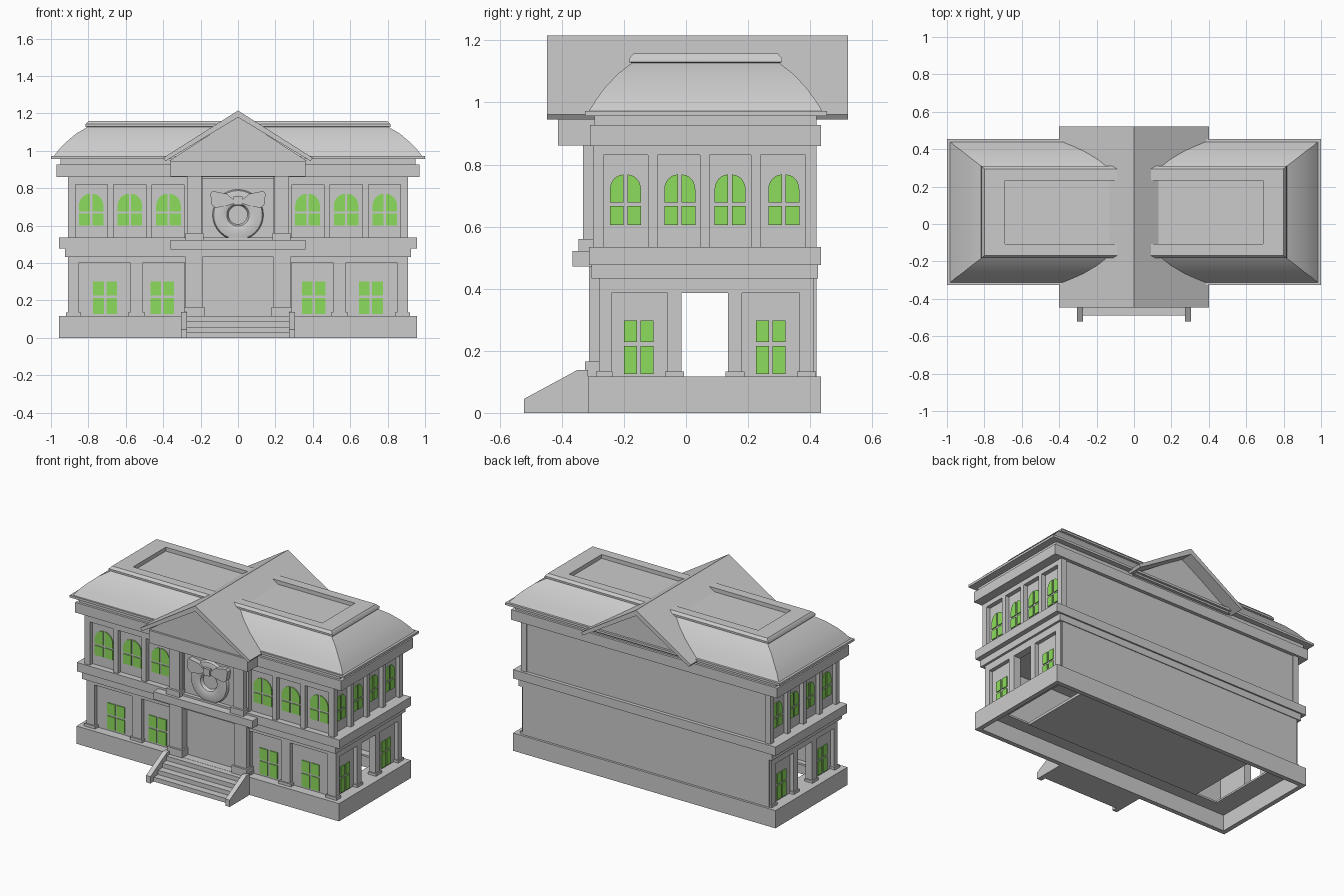
import bpy, bmesh, math
from mathutils import Vector

if "Cube" in bpy.data.objects:
    bpy.data.objects.remove(bpy.data.objects["Cube"], do_unlink=True)


def material(name, rgb):
    m = bpy.data.materials.new(name)
    m.use_nodes = True
    m.diffuse_color = (*rgb, 1)
    m.node_tree.nodes["Principled BSDF"].inputs["Base Color"].default_value = (*rgb, 1)
    return m


STONE = material("grey stone", (0.6, 0.6, 0.6))
GLASS = material("green glass", (0.27, 0.72, 0.11))
MID = 0.063   # y of the building's centre line


def finish(name, bm, mat=STONE, smooth=False):
    bmesh.ops.recalc_face_normals(bm, faces=bm.faces)
    me = bpy.data.meshes.new(name)
    bm.to_mesh(me)
    bm.free()
    me.materials.append(mat)
    ob = bpy.data.objects.new(name, me)
    bpy.context.collection.objects.link(ob)
    if smooth:
        bpy.ops.object.select_all(action='DESELECT')
        ob.select_set(True)
        bpy.context.view_layer.objects.active = ob
        bpy.ops.object.shade_smooth_by_angle(angle=math.radians(35))
    return ob


def add_box(bm, x0, x1, y0, y1, z0, z1):
    vs = bmesh.ops.create_cube(bm, size=1)["verts"]
    for v in vs:
        v.co = Vector(((x0 + x1) / 2 + v.co.x * (x1 - x0), (y0 + y1) / 2 + v.co.y * (y1 - y0),
                       (z0 + z1) / 2 + v.co.z * (z1 - z0)))


def boxes(name, *dims):
    bm = bmesh.new()
    for d in dims:
        add_box(bm, *d)
    return finish(name, bm)


def add_prism(bm, pts, place, a, b):
    """Extrude a 2D outline from depth a to depth b; place maps (u, v, depth) to xyz."""
    face = bm.faces.new([bm.verts.new(place(u, v, a)) for u, v in pts])
    ext = bmesh.ops.extrude_face_region(bm, geom=[face])["geom"]
    shift = Vector(place(0, 0, b)) - Vector(place(0, 0, a))
    bmesh.ops.translate(bm, verts=[g for g in ext if isinstance(g, bmesh.types.BMVert)], vec=shift)


def on_front(u, v, d):
    return (u, d, v)


def on_side(u, v, d):
    return (d, u, v)


def window(name, c, z0, zs, z1, w, place, depth, out, arched):
    """Four panes around a cross bar, the upper two rounded on an arched window."""
    bm = bmesh.new()
    bar = 0.006
    for s in (-1, 1):
        add_prism(bm, [(c + s * bar, z0), (c + s * w, z0), (c + s * w, zs - bar), (c + s * bar, zs - bar)],
                  place, depth, depth + out)
        top = [(c + s * bar, zs + bar), (c + s * w, zs + bar)]
        if arched:
            r = w - bar
            top += [(c + s * (bar + r * math.cos(t)), z1 - r * 1.1 * (1 - math.sin(t)))
                    for t in [i * math.pi / 12 for i in range(7)]]
        else:
            top += [(c + s * w, z1), (c + s * bar, z1)]
        add_prism(bm, top, place, depth, depth + out)
    finish(name, bm, GLASS)


# Plinth: open underneath, with a ledge carrying the walls and a central floor
boxes("plinth", (-.957, .957, -.315, -.285, 0, .117), (-.957, .957, .405, .435, 0, .117),
      (-.957, -.927, -.285, .405, 0, .117), (.927, .957, -.285, .405, 0, .117))
boxes("plinth_ledge", (-.93, .93, -.29, -.2, .105, .117), (-.93, .93, .34, .41, .105, .117),
      (-.93, -.8, -.2, .34, .105, .117), (.8, .93, -.2, .34, .105, .117))
boxes("ground_floor", (-.64, .64, -.2, .34, .1, .117))

# Ground storey walls
boxes("lower_front_wall", (-.88, .88, -.255, -.235, .117, .435))
boxes("lower_back_wall", (-.9, .9, .39, .42, .117, .435))
for s, side in ((1, "left"), (-1, "right")):
    x0, x1 = sorted((s * .86, s * .885))
    p0, p1 = sorted((s * .86, s * .91))
    boxes(side + "_lower_side_wall", (x0, x1, -.25, -.02, .117, .4), (x0, x1, .14, .4, .117, .4),
          (p0, p1, -.28, .41, .387, .435))
    piers, feet = [], []
    for y0, y1 in ((-.28, -.245), (-.06, -.015), (.135, .18), (.365, .41)):
        piers.append((p0, p1, y0, y1, .117, .39))
        feet.append((min(p0, s * .918), max(p1, s * .918), y0 - .008, y1 + .008, .117, .133))
    boxes(side + "_side_piers", *piers)
    boxes(side + "_side_pier_feet", *feet)
    # Front piers and the beam over them
    front, feet = [], []
    for a, b in ((.85, .91), (.508, .577), (.19, .285)):
        q0, q1 = sorted((s * a, s * b))
        front.append((q0, q1, -.28, -.24, .117, .402))
        feet.append((q0 - .01, q1 + .01, -.288, -.24, .117, .135))
    q0, q1 = sorted((s * .19, s * .91))
    boxes(side + "_front_piers", *front, (q0, q1, -.28, -.24, .402, .435))
    boxes(side + "_front_pier_feet", *feet)
    for c in (.71, .405):
        window(side + "_lower_front_window", s * c, .128, .22, .3, .064, on_front, -.255, -.006, False)
    for c in (-.152, .273):
        window(side + "_lower_side_window", c, .125, .222, .297, .047, on_side, s * .885, s * .006, False)

# Band between the storeys
boxes("middle_band", (-.925, .925, -.305, .425, .433, .477), (-.957, .957, -.312, .435, .477, .535))

# Upper storey: solid core, raised piers and arched windows
boxes("upper_core", (-.882, .882, -.272, .412, .535, .862))
for s, side in ((1, "left"), (-1, "right")):
    p0, p1 = sorted((s * .87, s * .91))
    ys = ((-.3, -.265), (-.123, -.092), (.045, .075), (.21, .24), (.385, .42))
    boxes(side + "_upper_side_piers", *[(p0, p1, a, b, .535, .832) for a, b in ys],
          (p0, p1, -.3, .42, .83, .862))
    front = []
    for a, b in ((.877, .91), (.665, .698), (.46, .492), (.19, .288)):
        q0, q1 = sorted((s * a, s * b))
        front.append((q0, q1, -.3, -.265, .535, .822))
    q0, q1 = sorted((s * .19, s * .91))
    boxes(side + "_upper_front_piers", *front, (q0, q1, -.3, -.265, .82, .862))
    for c in (.785, .578, .372):
        window(side + "_upper_front_window", s * c, .6, .67, .77, .066, on_front, -.272, -.006, True)
    for c in (-.195, -.02, .142, .315):
        window(side + "_upper_side_window", c, .605, .672, .768, .05, on_side, s * .882, s * .006, True)

# Cornice and eaves
boxes("cornice", (-.97, .97, -.31, .435, .86, .927), (-.95, .95, -.295, .42, .927, .957))
boxes("eaves", (-1, 1, -.325, .455, .957, .972))

# Bulging hipped roof with a raised, sunken-centred top
rings = [(.985, .378, .97), (.955, .352, 1.01), (.92, .327, 1.045), (.865, .283, 1.092), (.805, .238, 1.127),
         (.817, .246, 1.13), (.815, .246, 1.142), (.8, .232, 1.158), (.69, .17, 1.158), (.69, .17, 1.132)]
bm = bmesh.new()
loops = [[bm.verts.new((sx * hx, MID + sy * hy, z)) for sx, sy in ((-1, -1), (1, -1), (1, 1), (-1, 1))]
         for hx, hy, z in rings]
for lo, hi in zip(loops, loops[1:]):
    for i in range(4):
        bm.faces.new((lo[i], lo[i - 1], hi[i - 1], hi[i]))
bm.faces.new(loops[0])
bm.faces.new(loops[-1])
finish("hipped_roof", bm, smooth=True)

# Cross gable and its pediments
bm = bmesh.new()
add_prism(bm, [(0, 1.215), (.4, .962), (.388, .945), (0, 1.178), (-.388, .945), (-.4, .962)], on_front, -.447, .522)
finish("gable_roof", bm)
bm = bmesh.new()
add_prism(bm, [(-.37, .945), (.37, .945), (0, 1.185)], on_front, -.4, .44)
finish("gable_body", bm)
boxes("portico_beam", (-.36, .36, -.413, -.25, .862, .945))

# Entrance: back wall, columns, balcony ledge
boxes("entrance_wall", (-.2, .2, -.262, -.235, .117, .435))
boxes("balcony_ledge", (-.362, .362, -.365, -.29, .472, .522))
for s, side in ((1, "left"), (-1, "right")):
    lower, upper = sorted((s * .19, s * .28)), sorted((s * .195, s * .272))
    boxes(side + "_lower_column", (*lower, -.312, -.25, .117, .475),
          (lower[0] - .01, lower[1] + .01, -.325, -.25, .117, .165))
    boxes(side + "_upper_column", (*upper, -.332, -.27, .52, .862),
          (upper[0] - .01, upper[1] + .01, -.347, -.27, .52, .56))
boxes("emblem_panel", (-.2, .2, -.287, -.265, .535, .855))

# Wreath and bow over the entrance
bm = bmesh.new()
n = 32
section = [(.137, -.285), (.13, -.305), (.085, -.315), (.06, -.305), (.05, -.285)]
grid = [[bm.verts.new((r * math.cos(i * math.tau / n), y, .657 + r * math.sin(i * math.tau / n)))
         for r, y in section] for i in range(n)]
for i in range(n):
    for j in range(len(section) - 1):
        bm.faces.new((grid[i - 1][j], grid[i][j], grid[i][j + 1], grid[i - 1][j + 1]))
finish("wreath", bm, smooth=True)
bm = bmesh.new()
for s in (-1, 1):
    add_prism(bm, [(s * .02, .735), (s * .06, .77), (s * .135, .785), (s * .148, .77), (s * .14, .71),
                   (s * .12, .695), (s * .06, .705), (s * .02, .72)], on_front, -.285, -.322)
add_prism(bm, [(-.025, .71), (.025, .71), (.025, .755), (-.025, .755)], on_front, -.285, -.33)
finish("bow", bm)

# Front steps between sloping cheeks
boxes("front_steps", *[(-.28, .28, -.488 + .045 * i, -.3, max(0, .029 * i - .02), .029 * (i + 1))
                       for i in range(4)])
for s, side in ((1, "left"), (-1, "right")):
    bm = bmesh.new()
    add_prism(bm, [(-.315, 0), (-.522, 0), (-.522, .045), (-.35, .138), (-.315, .138)], on_side, s * .273, s * .305)
    finish(side + "_step_cheek", bm)
